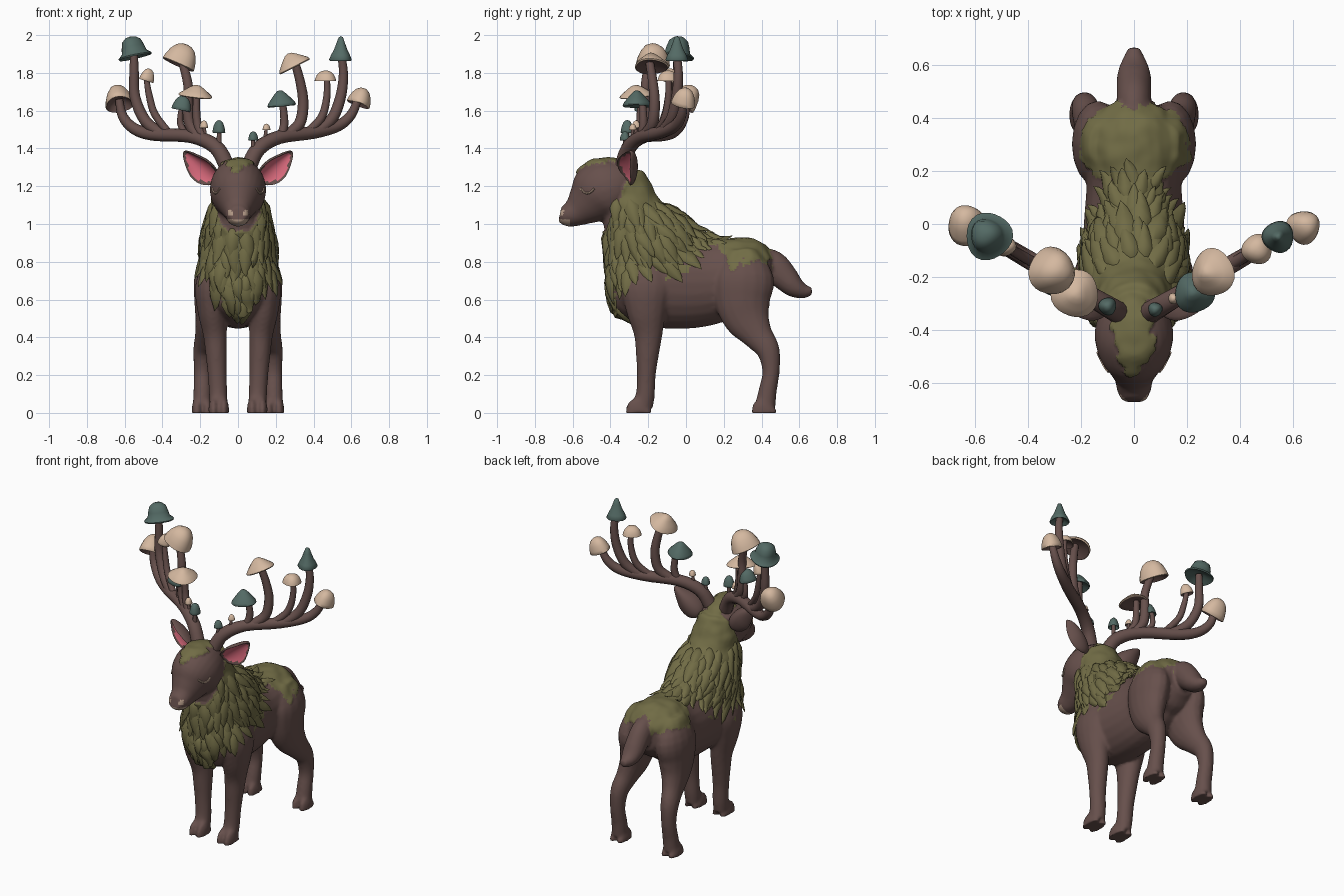
import bpy, bmesh, math, random
from mathutils import Vector, noise
from mathutils.bvhtree import BVHTree

if "Cube" in bpy.data.objects:
    bpy.data.objects.remove(bpy.data.objects["Cube"])

random.seed(4)


def material(name, col):
    m = bpy.data.materials.new(name)
    m.diffuse_color = (*col, 1)
    m.use_nodes = True
    m.node_tree.nodes["Principled BSDF"].inputs["Base Color"].default_value = m.diffuse_color
    return m


BROWN = material("brown_hide", (0.135, 0.08, 0.072))
MOSS = material("moss_green", (0.165, 0.15, 0.06))
TEAL = material("teal_cap", (0.088, 0.145, 0.13))
BEIGE = material("beige_cap", (0.66, 0.48, 0.35))
PINK = material("pink_ear", (0.72, 0.15, 0.21))
TAN = material("tan_muzzle", (0.45, 0.32, 0.24))


def finish(name, bm, mats, angle=50):
    bmesh.ops.recalc_face_normals(bm, faces=bm.faces)
    me = bpy.data.meshes.new(name)
    bm.to_mesh(me)
    bm.free()
    ob = bpy.data.objects.new(name, me)
    bpy.context.collection.objects.link(ob)
    for m in mats:
        me.materials.append(m)
    bpy.ops.object.select_all(action='DESELECT')
    bpy.context.view_layer.objects.active = ob
    ob.select_set(True)
    bpy.ops.object.shade_smooth_by_angle(angle=math.radians(angle))
    return ob


def spline(pts, n=4):
    # Catmull-Rom through tuples of any length
    out = []
    for i in range(len(pts) - 1):
        a, b, c, d = (pts[max(0, min(len(pts) - 1, i + k))] for k in (-1, 0, 1, 2))
        for s in range(n):
            t = s / n
            out.append([0.5 * (2 * q + (r - p) * t + (2 * p - 5 * q + 4 * r - w) * t * t
                               + (3 * q - p - 3 * r + w) * t ** 3) for p, q, r, w in zip(a, b, c, d)])
    return out + [list(pts[-1])]


def tube(bm, pts, ref=(1, 0, 0), sides=16, n=4, flip=1):
    # closed tube through (x, y, z, half_width, half_depth)
    P = spline(pts, n)
    rings = []
    for i, p in enumerate(P):
        t = (Vector(P[min(i + 1, len(P) - 1)][:3]) - Vector(P[max(i - 1, 0)][:3])).normalized()
        r = Vector(ref)
        s = (r - t * r.dot(t)).normalized()
        u = t.cross(s)
        ring = []
        for k in range(sides):
            a = math.tau * k / sides
            v = Vector(p[:3]) + s * math.cos(a) * p[3] + u * math.sin(a) * p[4]
            ring.append(bm.verts.new((v.x * flip, v.y, v.z)))
        rings.append(ring)
    for A, B in zip(rings, rings[1:]):
        for k in range(sides):
            bm.faces.new((A[k], A[(k + 1) % sides], B[(k + 1) % sides], B[k]))
    bm.faces.new(rings[0])
    bm.faces.new(rings[-1])


# ---- body: overlapping tubes fused into one skin ----
bm = bmesh.new()
trunk = [(-.40, .77, .10, .13), (-.32, .76, .165, .215), (-.18, .71, .195, .25), (0, .69, .19, .245),
         (.15, .70, .18, .225), (.28, .74, .19, .19), (.38, .75, .17, .165), (.45, .75, .10, .10)]
withers = [(-.16, .94, .10, .10), (-.08, .90, .12, .115), (.02, .865, .115, .11), (.12, .84, .10, .095),
           (.20, .82, .08, .08)]
neck = [(-.10, .72, .19, .22), (-.19, .885, .185, .24), (-.27, 1.02, .155, .175),
        (-.31, 1.14, .13, .14), (-.34, 1.25, .11, .11)]
head = [(-.26, 1.23, .06, .06), (-.32, 1.22, .12, .125), (-.40, 1.19, .148, .166), (-.47, 1.155, .14, .162),
        (-.53, 1.105, .103, .118), (-.585, 1.065, .073, .08), (-.63, 1.05, .064, .064), (-.667, 1.055, .046, .043)]
tail = [(.38, .80, .06, .08), (.46, .78, .065, .08), (.52, .72, .066, .072),
        (.57, .67, .062, .058), (.62, .645, .045, .04), (.667, .645, .022, .022)]
for part in (trunk, withers, neck, head, tail):
    tube(bm, [(0, *p) for p in part], sides=24)
front_leg = [(.12, -.19, .82, .05, .11), (.145, -.21, .68, .08, .135), (.138, -.21, .55, .078, .11),
             (.122, -.20, .42, .064, .077), (.115, -.205, .30, .056, .06), (.11, -.21, .20, .05, .05),
             (.105, -.215, .10, .049, .05), (.103, -.23, .04, .048, .058)]
hind_leg = [(.10, .30, .85, .07, .09), (.135, .305, .72, .095, .16), (.14, .30, .60, .092, .15),
            (.15, .325, .50, .077, .125), (.168, .38, .41, .06, .083), (.184, .435, .33, .053, .062),
            (.188, .45, .22, .046, .046), (.188, .433, .12, .048, .048), (.19, .42, .04, .05, .055)]
for side in (1, -1):
    for leg, fx, fy in ((front_leg, .102, -.25), (hind_leg, .19, .415)):
        tube(bm, leg, flip=side)
        for toe in (-.027, .027):  # cloven hoof
            tube(bm, [(fx + toe, fy, -.01, .027, .07), (fx + toe, fy, .03, .027, .064),
                      (fx + toe, fy + .02, .07, .017, .03)], flip=side)
body = finish("body", bm, [BROWN, MOSS, TAN])
mod = body.modifiers.new("fuse", 'REMESH')
mod.mode = 'VOXEL'
mod.voxel_size = .0105
mod = body.modifiers.new("soften", 'SMOOTH')
mod.factor = .5
mod.iterations = 5
for name in ("fuse", "soften"):
    bpy.ops.object.modifier_apply(modifier=name)


def ramp(y, pts):
    for (a, p), (b, q) in zip(pts, pts[1:]):
        if y < b:
            return p + (q - p) * max(0, (y - a) / (b - a))
    return pts[-1][1]


def moss_zone(c):
    # 0 bare, 1 tufted mane, 2 rump, 3 smooth neck and crown, 4 stray patch
    j = .035 * noise.noise(c * 22)
    x, y, z = abs(c.x), c.y, c.z + j
    if y > .17:
        z += .03 * noise.noise(c * 45)
        return 2 if z > .79 + 1.2 * max(0, .23 - y) and y < .45 + j else 0
    if y < -.31 - max(-.05, 1.23 - z) * .43:
        return 3 if z > 1.272 + x * .7 else 0
    edge = max(ramp(y, [(-.35, .52), (-.24, .775), (.02, .87), (.17, .895)]),
               .47 + x * 1.65 if y < -.2 else 0)
    if z < edge:
        return 4 if z > edge - .13 and -.28 < y < .03 and noise.noise(c * 19 + Vector((3, 1, 7))) > .38 else 0
    return 3 if z > 1.10 else 1


# paint moss and muzzle, and puff the moss up a little
me = body.data
spots = []
for v in me.vertices:
    v.co.z = max(0, v.co.z)
for p in me.polygons:
    c = p.center.copy()
    zone = moss_zone(c)
    pale = c.y < -.61 and c.z < 1.025 or c.y < -.625 and abs(abs(c.x) - .042) < .011 and 1.045 < c.z < 1.075
    p.material_index = 1 if zone else (2 if pale else 0)
    if zone == 1:
        spots.append((c, p.normal.copy()))
    p.use_smooth = True
normals = [v.normal.copy() for v in me.vertices]
for v, n in zip(me.vertices, normals):
    zone = moss_zone(v.co)
    if zone in (1, 2, 3):
        v.co += n * ((.004 if zone == 2 else .009) + .008 * noise.noise(v.co * 16))
tree = BVHTree.FromPolygons([v.co.copy() for v in me.vertices], [tuple(p.vertices) for p in me.polygons])

# ---- pointed moss tufts on the mane ----
random.shuffle(spots)
placed = []
bm = bmesh.new()
for c, n in spots:
    if any((c - q).length < .05 for q in placed):
        continue
    placed.append(c)
    flow = Vector((0, .15 + .8 * min(1, max(0, (c.y + .35) / .3)), -1))
    d = (flow - n * flow.dot(n)).normalized()
    d = (d + d.cross(n) * random.uniform(-.25, .25)).normalized()
    s = d.cross(n)
    size = random.uniform(.75, 1.25) * (.75 if c.y > 0 else 1)
    w, L, h = .036 * size, .13 * size, .016 * size
    rings = []
    for t, k, lift in ((-.25, .45, -.008), (.1, 1, .003), (.5, .8, .008), (.8, .42, .013)):
        hit, hn, _, _ = tree.find_nearest(c + d * L * t)
        o = hit + hn * (lift * size)
        rings.append([bm.verts.new(o + s * w * k * a + hn * h * k * b)
                      for a, b in ((1, -.5), (.45, .8), (-.45, .8), (-1, -.5))])
    hit, hn, _, _ = tree.find_nearest(c + d * L)
    tip = bm.verts.new(hit + hn * .017)
    for A, B in zip(rings, rings[1:]):
        for k in range(4):
            bm.faces.new((A[k], A[(k + 1) % 4], B[(k + 1) % 4], B[k]))
    for k in range(4):
        bm.faces.new((rings[-1][k], rings[-1][(k + 1) % 4], tip))
    bm.faces.new(rings[0])
finish("mane_tufts", bm, [MOSS], 60)

# ---- ears and closed eyes ----
for side, tag in ((1, "right"), (-1, "left")):
    L = Vector((.74, .06, .67)).normalized()
    F = Vector((.55, -.8, -.15))
    F = (F - L * F.dot(L)).normalized()
    W = L.cross(F)
    bm = bmesh.new()
    bmesh.ops.create_uvsphere(bm, u_segments=24, v_segments=16, radius=1)
    for f in bm.faces:
        c = f.calc_center_median()
        f.material_index = 1 if c.y < -.12 and c.x ** 2 + c.z ** 2 < .66 else 0
    for v in bm.verts:
        x, y, z = v.co
        depth = .045 * y if y > 0 else .022 * -y - .012 * min(1, -y * 4)
        width = .07 * (1 - .25 * z) * (1 if z < 0 else 1 - .3 * z)
        co = Vector((.2, -.3, 1.305)) + L * z * .118 + W * x * width - F * depth
        co += F * .03 * x * x
        v.co = (co.x * side, co.y, co.z)
    finish(tag + "_ear", bm, [BROWN, PINK], 60)
    bm = bmesh.new()
    lid = []
    for i in range(7):
        y, z = -.558 + .012 * i, 1.163 + .0028 * (i - 3) ** 2
        hit = tree.ray_cast(Vector((.5, y, z)), Vector((-1, 0, 0)))[0]
        if hit:
            lid.append((hit.x, hit.y, hit.z, .006, .006))
    tube(bm, lid, ref=(0, 0, 1), sides=6, n=2, flip=side)
    finish(tag + "_eyelid", bm, [TAN])


# ---- antlers: points given as (x, z, radius), sweeping back as they spread ----
def sweep(x):
    y = -.37 + .59 * abs(x)
    return y if x < 0 else min(y, -.035 + (x - .55) * .25)


def antler(name, branches):
    bm = bmesh.new()
    for br in branches:
        tube(bm, [(x, sweep(x), z, r, r) for x, z, r in br], ref=(0, 1, 0), sides=12)
    finish(name, bm, [BROWN])


antler("right_antler", [
    [(.06, 1.31, .042), (.11, 1.40, .04), (.22, 1.46, .036), (.40, 1.485, .034), (.53, 1.52, .03),
     (.60, 1.58, .026), (.635, 1.66, .02)],
    [(.42, 1.49, .03), (.50, 1.56, .03), (.545, 1.68, .028), (.558, 1.80, .024), (.545, 1.90, .02)],
    [(.25, 1.465, .03), (.325, 1.53, .03), (.345, 1.64, .028), (.33, 1.75, .025), (.30, 1.86, .022)],
    [(.36, 1.48, .022), (.44, 1.56, .022), (.47, 1.67, .019), (.47, 1.78, .016)],
    [(.22, 1.45, .025), (.245, 1.53, .022), (.235, 1.65, .018)],
    [(.08, 1.37, .014), (.08, 1.46, .01)], [(.14, 1.42, .012), (.15, 1.51, .008)]])
antler("left_antler", [
    [(-.06, 1.31, .042), (-.12, 1.41, .04), (-.25, 1.465, .036), (-.45, 1.475, .034), (-.55, 1.505, .03),
     (-.61, 1.57, .026), (-.63, 1.66, .02)],
    [(-.40, 1.475, .03), (-.49, 1.545, .03), (-.545, 1.67, .028), (-.55, 1.80, .025), (-.55, 1.90, .02)],
    [(-.20, 1.45, .03), (-.255, 1.53, .03), (-.265, 1.64, .028), (-.265, 1.74, .025), (-.30, 1.88, .022)],
    [(-.36, 1.475, .02), (-.44, 1.58, .02), (-.47, 1.68, .018), (-.485, 1.77, .014)],
    [(-.17, 1.44, .025), (-.215, 1.53, .022), (-.22, 1.68, .018)],
    [(-.27, 1.47, .02), (-.305, 1.53, .017), (-.30, 1.62, .013)],
    [(-.10, 1.38, .016), (-.10, 1.50, .011)], [(-.17, 1.43, .012), (-.18, 1.52, .008)]])

# ---- mushroom caps: lathed profiles as (radius, height) fractions ----
DOME = [(0, 1), (.3, .96), (.58, .82), (.8, .56), (.95, .22), (1, 0), (.93, -.04), (.7, .16), (.35, .3), (0, .35)]
CONE = [(0, 1), (.2, .94), (.38, .7), (.58, .43), (.83, .2), (1, 0), (.93, -.05), (.6, .06), (.3, .12), (0, .15)]
HAT = [(0, 1), (.3, .96), (.55, .8), (.67, .5), (.74, .22), (1, .04), (.97, -.03), (.68, .08), (.35, .2), (0, .25)]
FLAT = [(0, 1), (.2, .95), (.42, .75), (.68, .46), (.93, .17), (1, 0), (.93, -.08), (.65, .05), (.3, .15), (0, .2)]


def cap(name, x, z, r, h, profile, mat, axis=(0, 0, 1), dy=0):
    bm = bmesh.new()
    rot = Vector((0, 0, 1)).rotation_difference(Vector(axis).normalized())
    base = Vector((x, sweep(x) + dy, z))
    n = 24
    rows = []
    for a, b in profile:
        ring = []
        for k in range(1 if a == 0 else n):
            t = math.tau * k / n
            q = a * r * (1 + .05 * math.sin(3 * t + x * 9))
            ring.append(bm.verts.new(base + rot @ Vector((q * math.cos(t), q * math.sin(t), b * h))))
        rows.append(ring)
    for i, (A, B) in enumerate(zip(rows, rows[1:])):
        for k in range(n):
            q = [A[k % len(A)], A[(k + 1) % len(A)], B[(k + 1) % len(B)], B[k % len(B)]]
            f = bm.faces.new(list(dict.fromkeys(q)))
            f.material_index = 1 if i >= 6 else 0
    finish(name, bm, [mat, BROWN if mat is BEIGE else mat], 60)


cap("right_tip_cap", .638, 1.635, .064, .09, DOME, BEIGE, (.3, .15, .85))
cap("right_tall_cap", .545, 1.87, .06, .125, CONE, TEAL)
cap("right_wide_cap", .298, 1.835, .09, .075, FLAT, BEIGE, (-.45, 0, .88), .01)
cap("right_small_cap", .465, 1.758, .057, .055, DOME, BEIGE)
cap("right_low_cap", .228, 1.628, .076, .08, FLAT, TEAL, (-.1, 0, 1), -.025)
cap("right_button_teal", .08, 1.445, .027, .045, DOME, TEAL)
cap("right_button_beige", .15, 1.498, .021, .033, DOME, BEIGE)
cap("left_tip_cap", -.628, 1.635, .076, .115, DOME, BEIGE, (-.12, .6, .8), -.02)
cap("left_tall_cap", -.548, 1.885, .09, .11, HAT, TEAL, (-.22, .1, 1))
cap("left_wide_cap", -.315, 1.845, .09, .115, DOME, BEIGE, (.4, .08, .9), .005)
cap("left_small_cap", -.487, 1.76, .04, .065, DOME, BEIGE, (.3, 0, 1))
cap("left_low_cap", -.222, 1.678, .09, .058, FLAT, BEIGE, (.1, -.1, 1), -.025)
cap("left_low_teal", -.30, 1.605, .052, .075, DOME, TEAL, (.2, 0, 1), -.03)
cap("left_button_teal", -.10, 1.485, .034, .065, DOME, TEAL)
cap("left_button_beige", -.18, 1.51, .023, .038, DOME, BEIGE)
